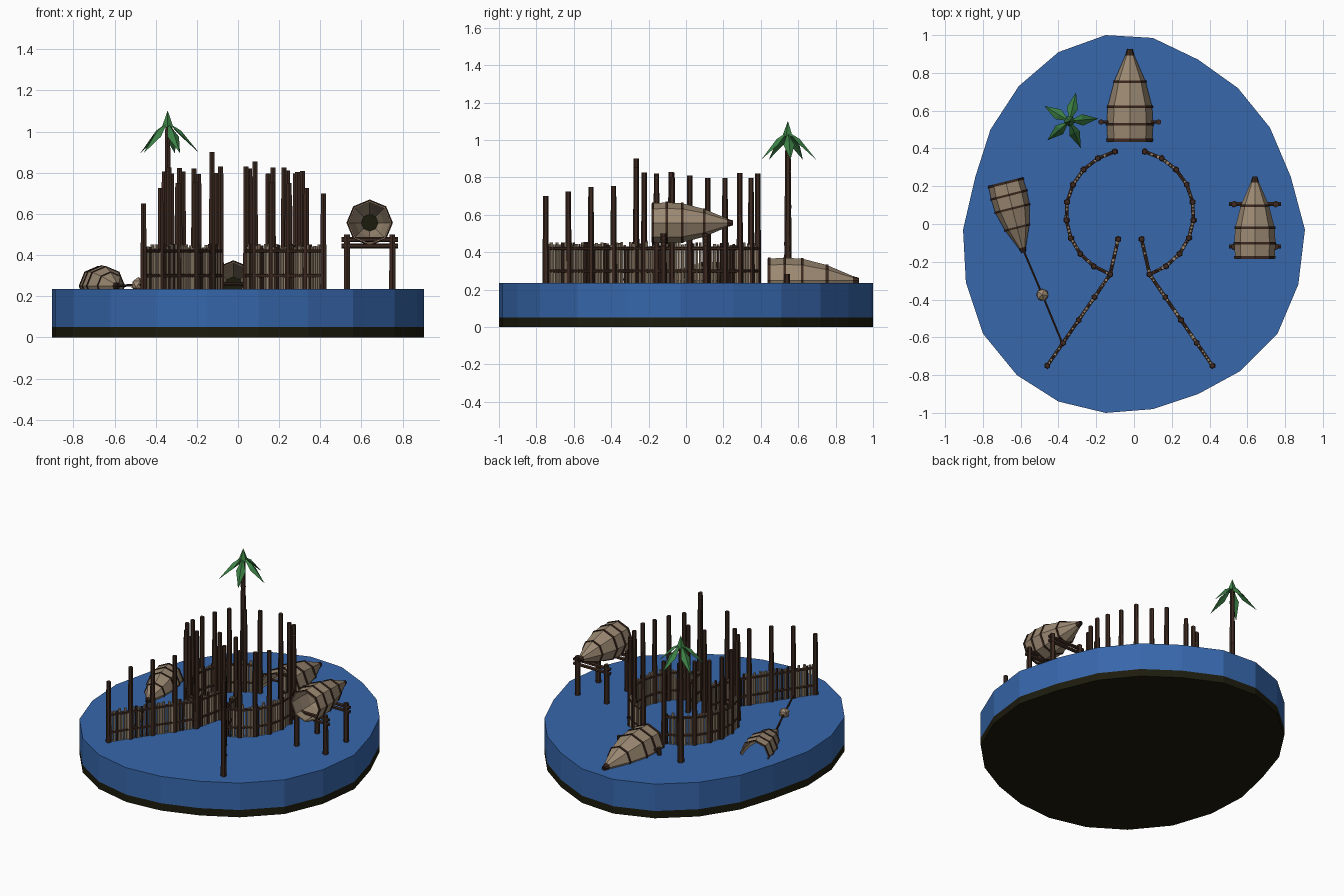
import bpy, bmesh, math, random
from mathutils import Vector, Matrix

random.seed(4)
if "Cube" in bpy.data.objects:
    bpy.data.objects.remove(bpy.data.objects["Cube"])

GROUND = 0.235
MID = -0.022  # mirror line of the fence


def material(name, rgb):
    m = bpy.data.materials.new(name)
    m.use_nodes = True
    m.diffuse_color = (*rgb, 1)
    m.node_tree.nodes["Principled BSDF"].inputs["Base Color"].default_value = (*rgb, 1)
    return m


WATER = material("water_blue", (0.038, 0.135, 0.41))
BED = material("dark_bed", (0.012, 0.011, 0.004))
DARK = material("dark_wood", (0.045, 0.022, 0.014))
TAN = material("tan_wood", (0.33, 0.25, 0.17))
GREEN = material("leaf_green", (0.045, 0.22, 0.06))


def finish(bm, name, *mats):
    bmesh.ops.recalc_face_normals(bm, faces=bm.faces[:])
    mesh = bpy.data.meshes.new(name)
    bm.to_mesh(mesh)
    bm.free()
    for m in mats:
        mesh.materials.append(m)
    obj = bpy.data.objects.new(name, mesh)
    bpy.context.collection.objects.link(obj)
    return obj


def rod(bm, a, b, r1, r2=None, sides=6, mat=0):
    a, b = Vector(a), Vector(b)
    d = b - a
    place = Matrix.Translation((a + b) / 2) @ d.to_track_quat('Z', 'Y').to_matrix().to_4x4()
    new = bmesh.ops.create_cone(bm, cap_ends=True, segments=sides, radius1=r1,
                                radius2=r1 if r2 is None else r2,
                                depth=d.length, matrix=place)
    for f in {f for v in new["verts"] for f in v.link_faces}:
        f.material_index = mat


# Lake slab with a dark bed
outline = [(-.15, 1), (.1, .985), (.34, .87), (.55, .72), (.72, .51), (.83, .25),
           (.905, -.03), (.87, -.32), (.76, -.58), (.56, -.78), (.34, -.9), (.1, -.98),
           (-.15, -1), (-.4, -.94), (-.62, -.8), (-.8, -.58), (-.89, -.31),
           (-.905, -.03), (-.84, .25), (-.76, .5), (-.61, .73), (-.4, .91)]


def slab(name, low, high, mat):
    bm = bmesh.new()
    face = bm.faces.new([bm.verts.new((x, y, low)) for x, y in outline])
    top = bmesh.ops.extrude_face_region(bm, geom=[face])["geom"]
    bmesh.ops.translate(bm, vec=(0, 0, high - low),
                        verts=[v for v in top if isinstance(v, bmesh.types.BMVert)])
    finish(bm, name, mat)


slab("lake_bed", 0, 0.05, BED)
slab("lake_water", 0.05, GROUND, WATER)


# Fence: ring, outer wing and inner wing on each side
def fence_run(bm_posts, bm_rails, bm_slats, points, heights):
    for (x, y), h in zip(points, heights):
        if h:
            rod(bm_posts, (x, y, GROUND - .02), (x, y, h), .018, .014)
    for p, q in zip(points, points[1:]):
        p, q = Vector((*p, 0)), Vector((*q, 0))
        for z in (0.3, 0.42):
            up = Vector((0, 0, z))
            rod(bm_rails, p + up, q + up, .011)
        count = round((q - p).length / .019)
        for i in range(1, count):
            s = p.lerp(q, i / count)
            rod(bm_slats, s + Vector((0, 0, GROUND - .01)),
                s + Vector((0, 0, random.uniform(.42, .455))),
                random.uniform(.007, .0095), sides=5, mat=int(random.random() < .25))


for label, side in (("right", -1), ("left", 1)):
    posts, rails, slats = bmesh.new(), bmesh.new(), bmesh.new()
    ring = []
    for i in range(10):
        a = math.radians(13.5 + i * 16.5)
        ring.append((MID + side * .338 * math.sin(a), .055 + .338 * math.cos(a)))
    ring_tops = [random.uniform(.79, .83) for _ in ring]
    ring_tops[-1] = .9 if side < 0 else .855
    fence_run(posts, rails, slats, ring, ring_tops)
    joint = Vector(ring[-1])
    end = Vector((MID + side * .437, -.75))
    wing = [joint.lerp(end, i / 4) for i in range(5)]
    last = .65 if side < 0 else .7
    fence_run(posts, rails, slats, wing, [0, .755, .75, .725, last])
    fence_run(posts, rails, slats, [joint, (MID + side * .062, -.08)], [0, .83])
    finish(posts, label + "_fence_posts", DARK)
    finish(rails, label + "_fence_rails", DARK)
    finish(slats, label + "_fence_slats", TAN, DARK)


# Hollow tapered basket traps with dark bands; profile is in fractions of length
PROFILE = [(0, .235), (.19, .245), (.38, .235), (.65, .165), (.86, .075), (.93, .045), (1, .025)]


def strip(bm, rings, mat, length):
    loops = []
    for t, r in rings:
        loops.append([bm.verts.new((r * length * math.sin(k * math.pi / 4), t * length,
                                    r * length * math.cos(k * math.pi / 4)))
                      for k in range(8)])
    for lo, hi in zip(loops, loops[1:]):
        for k in range(8):
            n = (k + 1) % 8
            bm.faces.new((lo[k], lo[n], hi[n], hi[k])).material_index = mat
    return loops


def trap(name, mouth, tip):
    mouth, tip = Vector(mouth), Vector(tip)
    axis = tip - mouth
    length = axis.length
    bm = bmesh.new()
    strip(bm, PROFILE[:-1], 0, length)
    strip(bm, PROFILE[-2:], 1, length)
    for t, r in ((.02, .237), (.19, .245), (.38, .235), (.65, .165)):
        strip(bm, [(t - .015, r + .009), (t + .015, r + .009)], 1, length)
    plug = strip(bm, [(.8, .09), (.81, .09)], 2, length)
    bm.faces.new(plug[0]).material_index = 2
    shell = finish(bm, name, TAN, DARK, BED)
    shell.location = mouth
    shell.rotation_euler.z = math.atan2(-axis.x, axis.y)
    mod = shell.modifiers.new("thickness", 'SOLIDIFY')
    mod.thickness = .005
    mod.offset = 0


trap("rear_trap", (MID, .435, .248), (MID, .925, .248))
trap("raised_trap", (.64, -.185, .557), (.64, .25, .557))
trap("loose_trap", (-.68, .225, .25), (-.585, -.15, .25))

# Rack under the raised trap
bm = bmesh.new()
for y in (-.12, .105):
    for x in (.53, .75):
        rod(bm, (x, y, GROUND - .02), (x, y, .5), .018, .016)
    for z in (.445, .475):
        rod(bm, (.502, y, z), (.778, y, z), .012)
finish(bm, "trap_rack", DARK)

# Stakes and bar holding the rear trap
bm = bmesh.new()
rod(bm, (MID - .155, .54, .26), (MID + .155, .54, .26), .008)
for s in (-1, 1):
    rod(bm, (MID + s * .152, .54, GROUND - .02), (MID + s * .152, .54, .285), .015)
finish(bm, "rear_trap_stakes", DARK)

# Tether rope and float
bm = bmesh.new()
rod(bm, (-.585, -.14, .25), (-.485, -.375, .255), .006)
rod(bm, (-.485, -.375, .255), (-.38, -.63, .255), .006)
finish(bm, "tether_rope", DARK)
bm = bmesh.new()
bmesh.ops.create_icosphere(bm, subdivisions=1, radius=.036,
                           matrix=Matrix.Translation((-.485, -.375, .257)))
finish(bm, "float", TAN)

# Palm tree
PALM = Vector((-.342, .545, 0))
bm = bmesh.new()
for z in range(4):
    low = GROUND + z * .2
    rod(bm, PALM + Vector((0, 0, low)), PALM + Vector((0, 0, low + .2)),
        .022 - z * .002, .019 - z * .002)
finish(bm, "palm_trunk", DARK)

bm = bmesh.new()
rod(bm, PALM + Vector((0, 0, 1.02)), PALM + Vector((0, 0, 1.1)), .03, .001, sides=5)
for i in range(5):
    turn = Matrix.Translation(PALM) @ Matrix.Rotation(math.radians(5 + 72 * i), 4, 'Z')
    root, ridge, left, right, under, tip = [
        bm.verts.new(turn @ Vector(p)) for p in
        ((0, 0, 1.045), (.065, 0, 1.005), (.07, .03, .975), (.07, -.03, .975),
         (.065, 0, .99), (.155, 0, .895))]
    for edge in (left, right):
        for spine in (ridge, under):
            bm.faces.new((root, edge, spine))
            bm.faces.new((edge, tip, spine))
finish(bm, "palm_leaves", GREEN)
